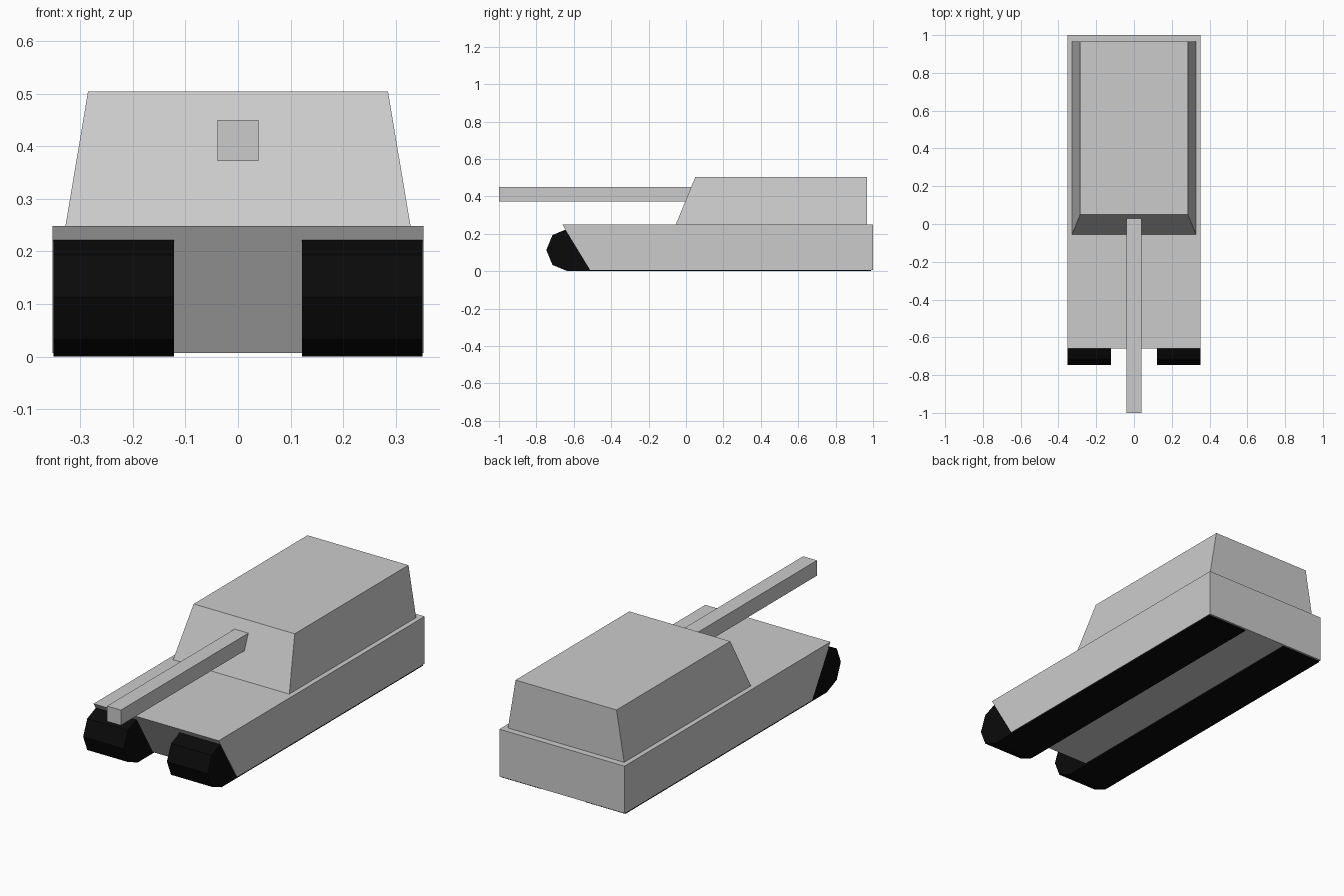
import bpy, bmesh, math

if "Cube" in bpy.data.objects:
    bpy.data.objects.remove(bpy.data.objects["Cube"])


def finish(name, bm, mat=None):
    bmesh.ops.recalc_face_normals(bm, faces=bm.faces)
    mesh = bpy.data.meshes.new(name)
    bm.to_mesh(mesh)
    bm.free()
    obj = bpy.data.objects.new(name, mesh)
    bpy.context.collection.objects.link(obj)
    if mat:
        mesh.materials.append(mat)
    return obj


def extrude_profile(name, profile, x0, x1, mat=None):
    """Extrude a closed (y, z) side profile from x0 to x1."""
    bm = bmesh.new()
    face = bm.faces.new([bm.verts.new((x0, y, z)) for y, z in profile])
    side = bmesh.ops.extrude_face_region(bm, geom=[face])["geom"]
    verts = [v for v in side if isinstance(v, bmesh.types.BMVert)]
    bmesh.ops.translate(bm, vec=(x1 - x0, 0, 0), verts=verts)
    return finish(name, bm, mat)


black = bpy.data.materials.new("track_black")
black.diffuse_color = (0.003, 0.003, 0.003, 1)
black.use_nodes = True
black.node_tree.nodes["Principled BSDF"].inputs["Base Color"].default_value = black.diffuse_color

# Hull with undercut nose
extrude_profile("hull", [(-0.66, 0.248), (1.0, 0.248), (1.0, 0.007), (-0.513, 0.007)],
                -0.353, 0.353)

# Turret: box with tapered sides and sloped front
bm = bmesh.new()
bmesh.ops.create_cube(bm, size=1)
for v in bm.verts:
    top = v.co.z > 0
    v.co.x = math.copysign(0.285 if top else 0.328, v.co.x)
    v.co.y = 0.967 if v.co.y > 0 else (0.05 if top else -0.055)
    v.co.z = 0.504 if top else 0.248
finish("turret", bm)

# Square gun barrel
extrude_profile("gun_barrel", [(-1.0, 0.372), (0.05, 0.372), (0.05, 0.45), (-1.0, 0.45)],
                -0.039, 0.039)

# Tracks: half-octagon front ends, flat rear inside the hull
r, cy = 0.113, -0.634
track = [(cy + r * math.cos(math.radians(a)), r + r * math.sin(math.radians(a)))
         for a in range(90, 271, 45)]
track += [(0.99, 0.0), (0.99, 2 * r)]
for side, s in (("left", -1), ("right", 1)):
    extrude_profile(side + "_track", track, s * 0.122, s * 0.351, black)
